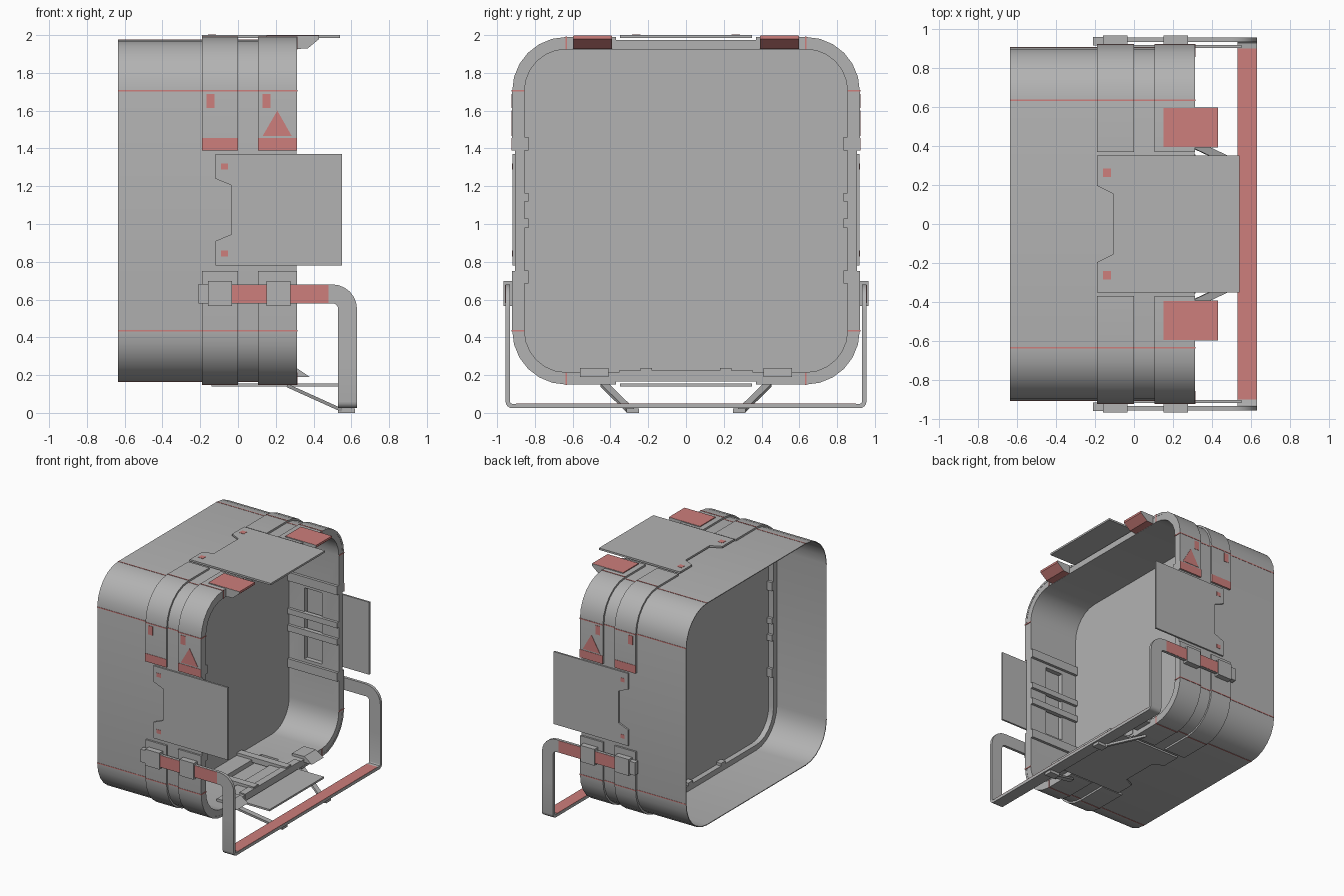
import bpy, bmesh, math
from mathutils import Vector

if "Cube" in bpy.data.objects:
    bpy.data.objects.remove(bpy.data.objects["Cube"])

CZ = 1.07      # height of the tube's centre line
CORNER = 0.635  # corner arc centre offset from that line


def material(name, rgb):
    m = bpy.data.materials.new(name)
    m.diffuse_color = (*rgb, 1)
    m.use_nodes = True
    m.node_tree.nodes["Principled BSDF"].inputs["Base Color"].default_value = m.diffuse_color
    return m


GREY = material("grey", (0.45, 0.45, 0.45))
RED = material("soft_red", (0.61, 0.21, 0.20))


def finish(name, bm, mat):
    bmesh.ops.recalc_face_normals(bm, faces=bm.faces)
    me = bpy.data.meshes.new(name)
    bm.to_mesh(me)
    bm.free()
    me.materials.append(mat)
    ob = bpy.data.objects.new(name, me)
    bpy.context.collection.objects.link(ob)
    return ob


def prism(name, pts, axis, a, b, mat=GREY):
    """Extrude a 2D outline along an axis: x takes (y,z), y takes (x,z), z takes (x,y)."""
    place = {"x": lambda p, t: (t, p[0], p[1]),
             "y": lambda p, t: (p[0], t, p[1]),
             "z": lambda p, t: (p[0], p[1], t)}[axis]
    bm = bmesh.new()
    lo = [bm.verts.new(place(p, a)) for p in pts]
    hi = [bm.verts.new(place(p, b)) for p in pts]
    bm.faces.new(lo)
    bm.faces.new(hi)
    n = len(pts)
    for i in range(n):
        j = (i + 1) % n
        bm.faces.new((lo[i], lo[j], hi[j], hi[i]))
    return finish(name, bm, mat)


def box(name, x, y, z, mat=GREY):
    return prism(name, [(x[0], y[0]), (x[1], y[0]), (x[1], y[1]), (x[0], y[1])], "z", z[0], z[1], mat)


def arc(cx, cy, r, a0, a1, n=6):
    return [(cx + r * math.cos(math.radians(a0 + (a1 - a0) * i / n)),
             cy + r * math.sin(math.radians(a0 + (a1 - a0) * i / n))) for i in range(n + 1)]


def rounded_square(half):
    pts = []
    for k, (sy, sz) in enumerate(((1, 1), (-1, 1), (-1, -1), (1, -1))):
        pts += arc(sy * CORNER, CZ + sz * CORNER, half - CORNER, 90 * k, 90 * k + 90)
    return pts


# Tube shell with a thicker liner at the mouth
bm = bmesh.new()
rings = []
for x, half in ((-.635, .905), (.31, .905), (.31, .855), (-.19, .855), (-.19, .899), (-.635, .899)):
    rings.append([bm.verts.new((x, y, z)) for y, z in rounded_square(half)])
for k, r0 in enumerate(rings):
    r1 = rings[(k + 1) % len(rings)]
    for i in range(len(r0)):
        j = (i + 1) % len(r0)
        bm.faces.new((r0[i], r0[j], r1[j], r1[i]))
tube = finish("tube_shell", bm, GREY)

# Recessed windows in the liner, on both sides and the floor
cutters = [box("window_cutter", (0, .16), (.83, .893), (.78, 1.36)),
           box("window_cutter", (0, .16), (-.893, -.83), (.78, 1.36)),
           box("window_cutter", (0, .16), (-.3, .3), (.177, .24))]
bpy.context.view_layer.objects.active = tube
for c in cutters:
    c.hide_render = True
    mod = tube.modifiers.new("window", "BOOLEAN")
    mod.object = c
    mod.solver = "EXACT"
    bpy.ops.object.modifier_apply(modifier=mod.name)
    bpy.data.objects.remove(c)

prism("inner_partition", rounded_square(.857), "x", -.147, -.137)

# Corner straps: two rows on each of four corners
STRAPS = ((-.19, 0), (.105, .312))
outline = ([(.37, .92)] + arc(CORNER, CORNER, .285, 90, 0) + [(.92, .32), (.903, .32)]
           + arc(CORNER, CORNER, .268, 0, 90) + [(.37, .903)])
for x0, x1 in STRAPS:
    for sy in (-1, 1):
        for sz in (-1, 1):
            prism("corner_strap", [(sy * y, CZ + sz * z) for y, z in outline], "x", x0, x1)

# Thin seam lines along the tube, over the straps and across the lip
for s in (-1, 1):
    for t in (-1, 1):
        across = (t * CORNER - .004, t * CORNER + .004)
        spans = [(-.635, .31, .900, .907), (.308, .3145, .855, .922)]
        spans += [(a, b, .915, .9225) for a, b in STRAPS]
        for x0, x1, d0, d1 in spans:
            deep = sorted((s * d0, s * d1))
            box("side_seam", (x0, x1), deep, [CZ + v for v in across], RED)
            box("top_bottom_seam", (x0, x1), across, [CZ + v for v in deep], RED)


def door(edge, depth, lo, hi):
    """Door outline with a notch in its back edge; lo..hi runs along the door."""
    c, h = (lo + hi) / 2, (hi - lo) / 2
    return [(depth, lo), (depth, hi), (edge, hi), (edge, c + h * .56), (edge + .085, c + h * .44),
            (edge + .085, c - h * .44), (edge, c - h * .56), (edge, lo)]


# Top and bottom doors
prism("top_door", door(-.19, .54, -.35, .35), "z", 1.985, 2.0)
prism("bottom_door", door(-.14, .53, -.35, .35), "z", .14, .155)

# Elbow outline of the folding stand, seen from the side
elbow = ([(-.2, .68)] + arc(.5, .55, .13, 90, 0) + [(.63, .3), (.53, .3)]
         + arc(.5, .55, .03, 0, 90, 4) + [(-.2, .58)])

for s in (-1, 1):
    def ys(a, b):
        return sorted((s * a, s * b))

    # Side door and its marks
    prism("side_door", door(-.12, .55, .78, 1.37), "y", *ys(.903, .918))
    for z in (.845, 1.305):
        box("side_door_mark", (-.09, -.052), ys(.915, .920), (z - .016, z + .016), RED)
    box("top_door_mark", (-.16, -.117), ys(.242, .285), (1.998, 2.002), RED)

    # Painted marks on the upper straps
    for x0, x1 in STRAPS:
        box("strap_end_stripe", (x0, x1), ys(.917, .923), (1.389, 1.455), RED)
        box("strap_mark", (x0 + .024, x0 + .066), ys(.917, .923), (1.615, 1.688), RED)
    prism("strap_triangle", [(.13, 1.465), (.285, 1.465), (.208, 1.6)], "y", *ys(.917, .923), RED)

    # Top latches
    prism("top_latch", [(.15, 1.975), (.15, 1.997), (.43, 1.997), (.43, 1.98), (.37, 1.93), (.29, 1.925)],
          "y", *ys(.395, .595), RED)
    for y in (.393, .595):
        prism("latch_side", [(.15, 1.975), (.15, 1.996), (.43, 1.996), (.43, 1.98), (.37, 1.93), (.29, 1.925)],
              "y", *ys(y, y + .002))

    # Bottom catches
    prism("bottom_catch", [(.2, .19), (.2, .235), (.31, .238), (.38, .19)], "y", *ys(.41, .56))

    # Rails across the side windows, and along the floor
    for z0, z1 in ((1.39, 1.46), (1.12, 1.165), (.98, 1.03), (.685, .755)):
        box("side_rail", (-.19, .31), ys(.833, .87), (z0, z1))
    box("floor_rail", (-.19, .31), ys(.18, .24), (.195, .237))

    # Stand arm, its painted grips and clips
    prism("stand_arm", elbow, "y", *ys(.932, .955))
    box("stand_grip", (-.035, .48), ys(.95, .957), (.582, .678), RED)
    box("arm_end_pad", (-.21, -.035), ys(.915, .958), (.578, .682))
    for x in (-.16, .15):
        box("arm_clip", (x, x + .127), ys(.915, .966), (.565, .698))

    # Folding struts under the bottom door, with a flat foot
    a, b = Vector((.26, s * .43, .145)), Vector((.55, s * .295, .014))
    side = Vector((0, s * .022, 0))
    up = (b - a).cross(side).normalized() * .009
    if up.z < 0:
        up = -up
    bm = bmesh.new()
    ends = [[bm.verts.new(p + q) for q in (side + up, up - side, -side - up, side - up)] for p in (a, b)]
    bm.faces.new(ends[0])
    bm.faces.new(ends[1])
    for i in range(4):
        j = (i + 1) % 4
        bm.faces.new((ends[0][i], ends[0][j], ends[1][j], ends[1][i]))
    finish("support_strut", bm, GREY)
    box("strut_foot", (.53, .62), ys(.25, .315), (0, .022))

box("floor_crossbar", (.26, .315), (-.355, .355), (.185, .225))

# Lower loop of the stand
loop = ([(-.955, .32)] + arc(-.92, .06, .035, 180, 270, 4) + arc(.92, .06, .035, 270, 360, 4)
        + [(.955, .32), (.932, .32)] + arc(.92, .06, .012, 0, -90, 3)
        + arc(-.92, .06, .012, 270, 180, 3) + [(-.932, .32)])
prism("stand_loop", loop, "x", .53, .63)
box("stand_bar_grip", (.531, .629), (-.9, .9), (.045, .051), RED)

# Smooth rounded corners, keeping hard edges
bpy.ops.object.select_all(action="SELECT")
bpy.ops.object.shade_smooth_by_angle(angle=math.radians(30))
